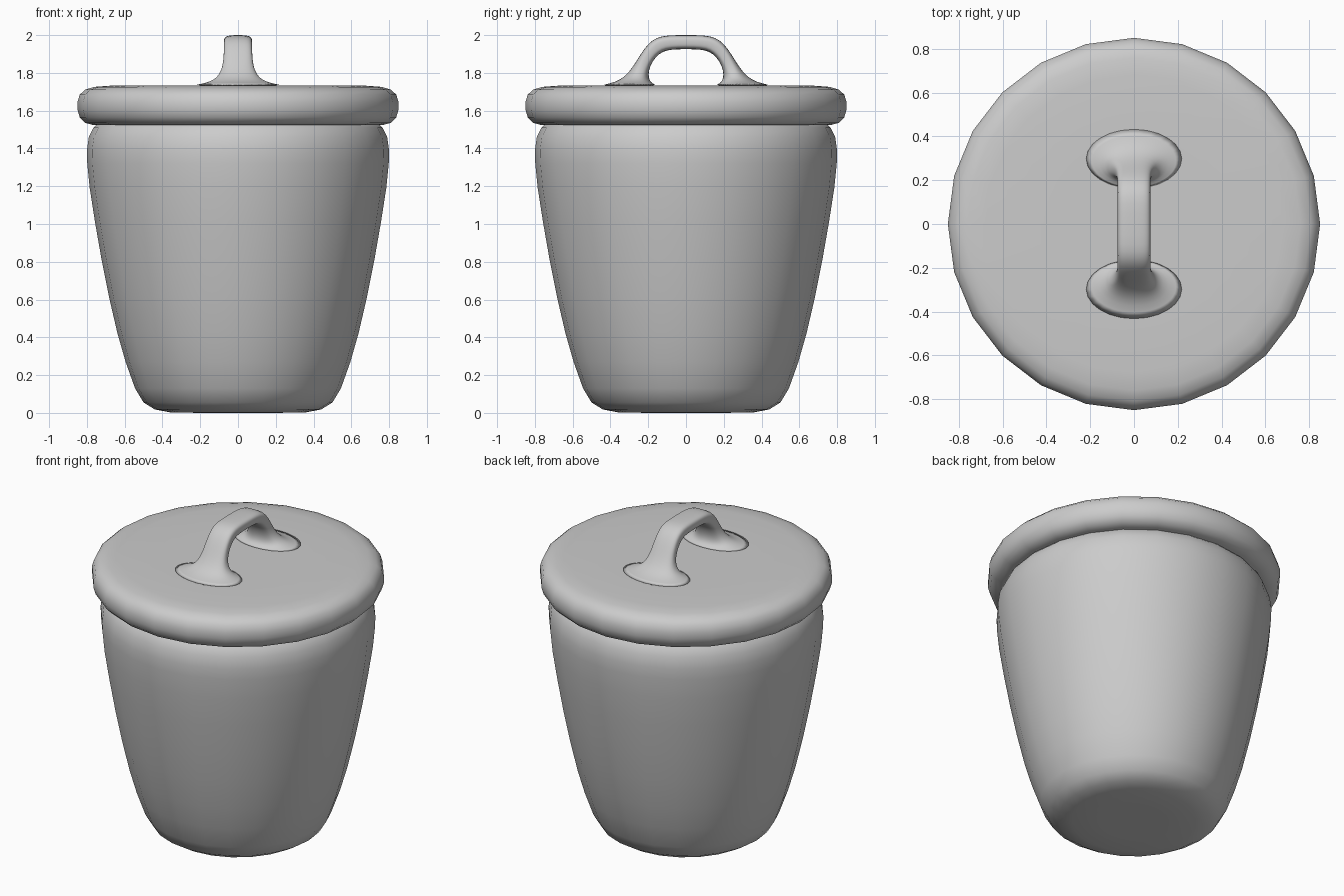
import bpy, math
from mathutils import Vector

if "Cube" in bpy.data.objects:
    bpy.data.objects.remove(bpy.data.objects["Cube"])

SIDES = 24


def make_object(name, verts, faces):
    mesh = bpy.data.meshes.new(name)
    mesh.from_pydata(verts, [], faces)
    mesh.shade_smooth()
    obj = bpy.data.objects.new(name, mesh)
    bpy.context.collection.objects.link(obj)
    return obj


def bridge(rings, n):
    """Quads between consecutive rings of n points, plus both end caps."""
    faces = [(r * n + i, r * n + (i + 1) % n, (r + 1) * n + (i + 1) % n, (r + 1) * n + i)
             for r in range(rings - 1) for i in range(n)]
    faces.append(tuple(reversed(range(n))))
    faces.append(tuple((rings - 1) * n + i for i in range(n)))
    return faces


def lathe(name, profile):
    verts = [(r * math.cos(2 * math.pi * i / SIDES), r * math.sin(2 * math.pi * i / SIDES), z)
             for r, z in profile for i in range(SIDES)]
    return make_object(name, verts, bridge(len(profile), SIDES))


# Tapered pot body with rounded foot and shoulder
lathe("pot_body", [
    (0.20, 0.0), (0.36, 0.003), (0.44, 0.018), (0.50, 0.055), (0.545, 0.13), (0.595, 0.27),
    (0.638, 0.42), (0.682, 0.61), (0.722, 0.81), (0.757, 1.01), (0.785, 1.19), (0.798, 1.32),
    (0.80, 1.39), (0.79, 1.46), (0.765, 1.51), (0.74, 1.535)])

# Round lid with a bulging rim
lathe("lid", [
    (0.60, 1.525), (0.77, 1.525), (0.808, 1.535), (0.838, 1.565), (0.85, 1.605), (0.85, 1.645),
    (0.838, 1.685), (0.808, 1.712), (0.76, 1.726), (0.68, 1.732), (0.40, 1.733), (0.10, 1.733)])

# Arched handle: outer y, outer z, inner y, inner z, half width, roundness
half = [
    (0.10, 2.000, 0.080, 1.924, 0.075, 0.60),
    (0.155, 1.988, 0.125, 1.913, 0.075, 0.60),
    (0.20, 1.957, 0.158, 1.886, 0.075, 0.60),
    (0.24, 1.900, 0.184, 1.850, 0.077, 0.62),
    (0.27, 1.850, 0.197, 1.810, 0.083, 0.70),
    (0.305, 1.800, 0.198, 1.780, 0.100, 0.80),
    (0.345, 1.765, 0.190, 1.756, 0.130, 0.90),
    (0.40, 1.743, 0.172, 1.740, 0.190, 1.0),
    (0.48, 1.732, 0.140, 1.731, 0.270, 1.0),
]
sections = [(-a, b, -c, d, w, e) for a, b, c, d, w, e in reversed(half)]
sections += [(0, 2.0, 0, 1.926, 0.075, 0.60)] + half


def power(value, exponent):
    return math.copysign(abs(value) ** exponent, value)


verts = []
for oy, oz, iy, iz, width, exponent in sections:
    outer, inner = Vector((0, oy, oz)), Vector((0, iy, iz))
    centre, arm = (outer + inner) / 2, (outer - inner) / 2
    for i in range(SIDES):
        t = 2 * math.pi * i / SIDES
        verts.append(centre + arm * power(math.cos(t), exponent)
                     + Vector((width * power(math.sin(t), exponent), 0, 0)))
handle = make_object("handle", verts, bridge(len(sections), SIDES))
sub = handle.modifiers.new("smooth_form", 'SUBSURF')
sub.levels = sub.render_levels = 1

# Keep the flat caps crisp on the lathed parts, consistent normals everywhere
bpy.ops.object.select_all(action='SELECT')
bpy.context.view_layer.objects.active = handle
bpy.ops.object.mode_set(mode='EDIT')
bpy.ops.mesh.select_all(action='SELECT')
bpy.ops.mesh.normals_make_consistent(inside=False)
bpy.ops.object.mode_set(mode='OBJECT')
bpy.ops.object.shade_smooth_by_angle(angle=math.radians(60))
